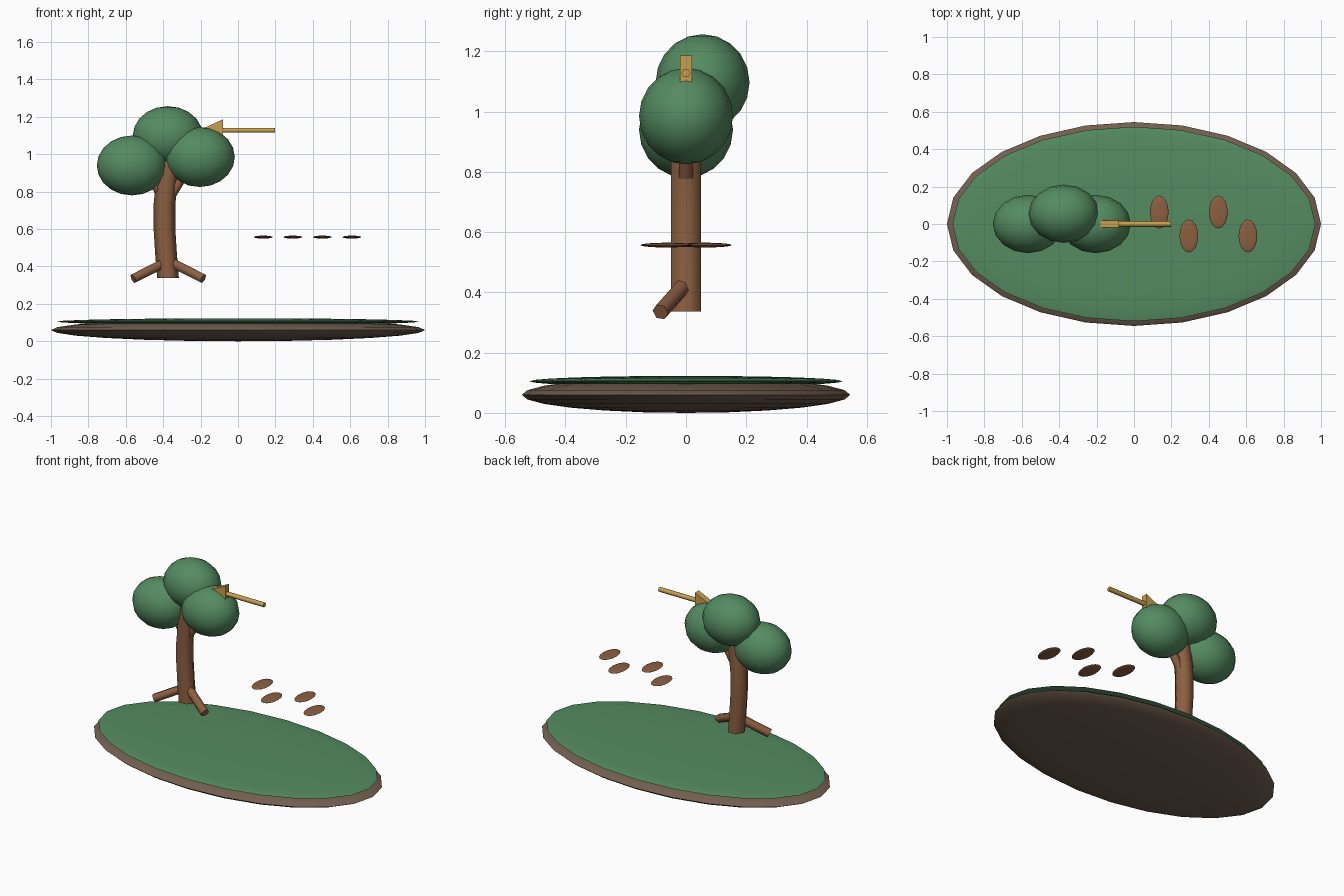
import bpy, bmesh, math
from mathutils import Vector

if "Cube" in bpy.data.objects:
    bpy.data.objects.remove(bpy.data.objects["Cube"])


def material(name, rgb):
    m = bpy.data.materials.new(name)
    m.diffuse_color = (*rgb, 1)
    m.use_nodes = True
    m.node_tree.nodes["Principled BSDF"].inputs["Base Color"].default_value = m.diffuse_color
    return m


GREEN = material("leaf_green", (0.09, 0.26, 0.12))
BARK = material("bark_brown", (0.26, 0.115, 0.053))
EARTH = material("earth_brown", (0.17, 0.115, 0.08))
GOLD = material("golden", (0.58, 0.35, 0.08))


def finish(name, bm, mat, angle=None):
    bmesh.ops.recalc_face_normals(bm, faces=bm.faces[:])
    me = bpy.data.meshes.new(name)
    bm.to_mesh(me)
    bm.free()
    me.materials.append(mat)
    ob = bpy.data.objects.new(name, me)
    bpy.context.collection.objects.link(ob)
    if angle:
        bpy.ops.object.select_all(action='DESELECT')
        bpy.context.view_layer.objects.active = ob
        ob.select_set(True)
        bpy.ops.object.shade_smooth_by_angle(angle=math.radians(angle))
    return ob


def ellipsoid(name, center, radii, mat, segs=16, rings=10):
    bm = bmesh.new()
    bmesh.ops.create_uvsphere(bm, u_segments=segs, v_segments=rings, radius=1)
    for v in bm.verts:
        v.co = Vector(a * b + c for a, b, c in zip(v.co, radii, center))
    return finish(name, bm, mat, 70)


def tube(name, points, radius, mat, ref=(1, 0, 0), sides=6):
    """Capped hexagonal tube along a short path."""
    pts = [Vector(p) for p in points]
    bm = bmesh.new()
    rings = []
    for i, p in enumerate(pts):
        d = (pts[min(i + 1, len(pts) - 1)] - pts[max(i - 1, 0)]).normalized()
        if i == 0 and len(pts) > 2:
            d = Vector((0, 0, 1))
        u = Vector(ref)
        u = (u - d * u.dot(d)).normalized()
        w = d.cross(u)
        rings.append([bm.verts.new(p + radius * (u * math.cos(a) + w * math.sin(a)))
                      for a in (math.tau * k / sides for k in range(sides))])
    for lo, hi in zip(rings, rings[1:]):
        for k in range(sides):
            n = (k + 1) % sides
            bm.faces.new((lo[k], lo[n], hi[n], hi[k]))
    bm.faces.new(rings[0])
    bm.faces.new(rings[-1])
    return finish(name, bm, mat, 65)


# Island base: earth body with a thin grass layer
ellipsoid("island_earth", (0, 0, 0.06), (1.0, 0.545, 0.06), EARTH, 24, 12)
ellipsoid("island_grass", (0, 0, 0.105), (0.97, 0.52, 0.018), GREEN, 24, 12)

# Gently bent trunk
tube("trunk", [(-0.374, 0, 0.337), (-0.385, 0, 0.47), (-0.393, 0, 0.60),
               (-0.393, 0, 0.73), (-0.382, 0, 0.85), (-0.365, 0, 0.96)], 0.058, BARK)

# Roots and branches on both sides
for side, s in (("left", -1), ("right", 1)):
    tube("root_" + side, [(-0.373, 0, 0.43), (-0.373 + s * 0.187, -0.085, 0.335)],
         0.028, BARK, ref=(0, 1, 0))
    tube("branch_" + side, [(-0.382, 0, 0.74), (-0.382 + s * 0.12, 0, 0.94)],
         0.026, BARK)

# Foliage clumps
for name, c in (("left", (-0.567, 0, 0.94)), ("right", (-0.205, 0, 0.985)),
                ("top", (-0.375, 0.055, 1.097))):
    ellipsoid("foliage_" + name, c, (0.188, 0.156, 0.16), GREEN)

# Staggered stepping pads
for i in range(4):
    ellipsoid(f"pad_{i + 1}", (0.135 + i * 0.158, 0.064 * (-1) ** i, 0.557),
              (0.05, 0.088, 0.008), BARK)

# Arrow: hexagonal shaft and triangular prism head
tube("arrow_shaft", [(0.197, 0, 1.128), (-0.09, 0, 1.128)], 0.015, GOLD, ref=(0, 1, 0))
bm = bmesh.new()
tri = [bm.verts.new((x, -0.02, z)) for x, z in
       ((-0.208, 1.128), (-0.08, 1.07), (-0.08, 1.187))]
face = bm.faces.new(tri)
ext = bmesh.ops.extrude_face_region(bm, geom=[face])
bmesh.ops.translate(bm, vec=(0, 0.04, 0),
                    verts=[g for g in ext["geom"] if isinstance(g, bmesh.types.BMVert)])
# keep both end caps
if not any(all(abs(v.co.y + 0.02) < 1e-5 for v in f.verts) for f in bm.faces):
    bm.faces.new(tri)
finish("arrow_head", bm, GOLD)
